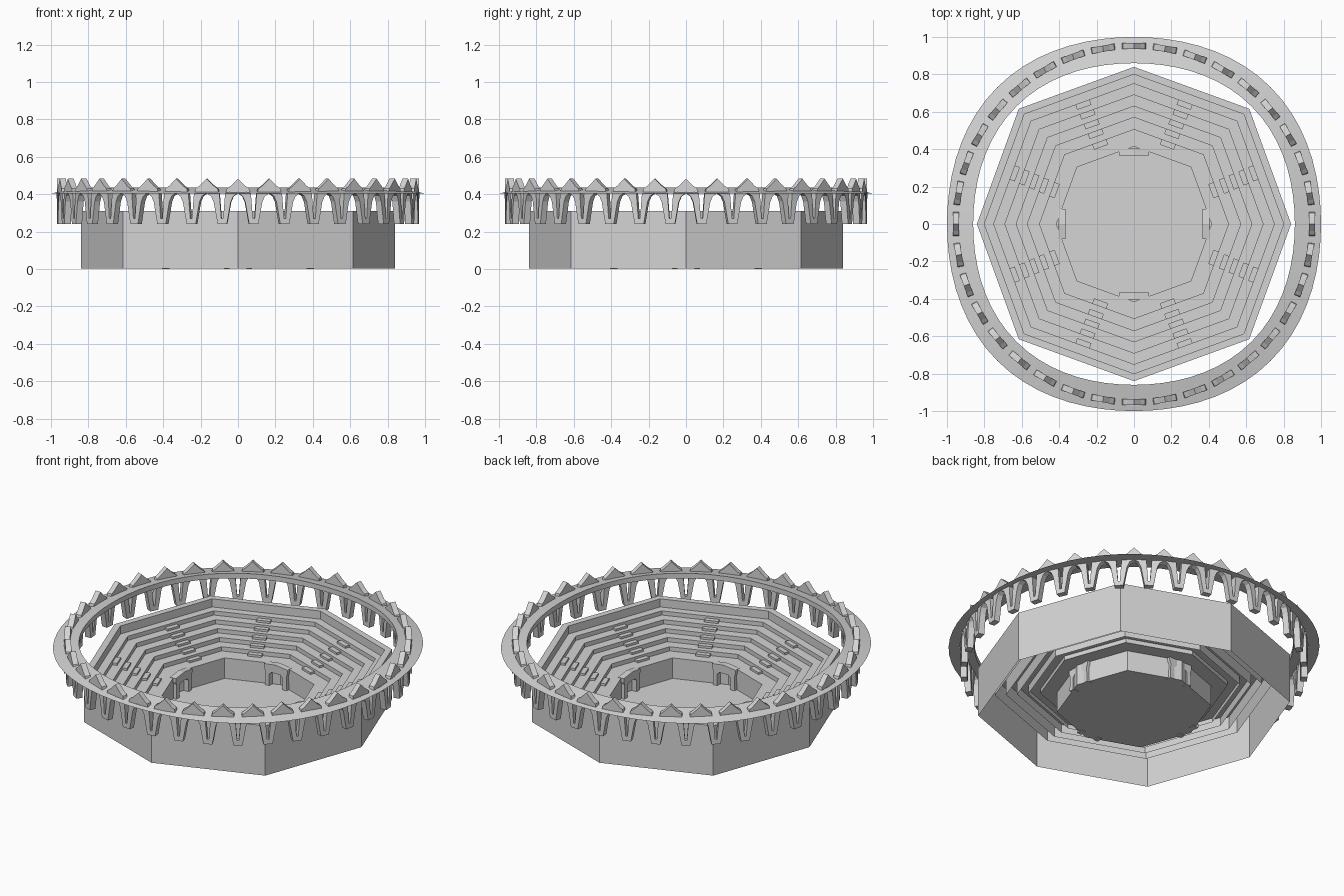
import bpy, bmesh, math
from mathutils import Matrix, Vector

if "Cube" in bpy.data.objects:
    bpy.data.objects.remove(bpy.data.objects["Cube"])

stone = bpy.data.materials.new("grey stone")
stone.diffuse_color = (0.66, 0.66, 0.66, 1)
stone.use_nodes = True
stone.node_tree.nodes["Principled BSDF"].inputs["Base Color"].default_value = stone.diffuse_color


def finish(name, bm, solid=True):
    if solid:
        bmesh.ops.recalc_face_normals(bm, faces=bm.faces)
    me = bpy.data.meshes.new(name)
    bm.to_mesh(me)
    bm.free()
    me.materials.append(stone)
    ob = bpy.data.objects.new(name, me)
    bpy.context.collection.objects.link(ob)
    return ob


def octagon(r):
    # corners on the diagonals sit slightly further out
    return [(r * k * math.cos(i * math.pi / 4), r * k * math.sin(i * math.pi / 4))
            for i in range(8) for k in ((1.037,) if i % 2 else (1.0,))]


def bridge(bm, a, b):
    for i in range(8):
        j = (i + 1) % 8
        bm.faces.new((a[i], a[j], b[j], b[i]))


def extrude_outline(bm, outline, y0, y1, angle):
    # outline in (tangent, z), thickness in radial direction, turned about z
    turn = Matrix.Rotation(angle, 3, 'Z')
    rows = [[bm.verts.new(turn @ Vector((x, y, z))) for x, z in outline] for y in (y0, y1)]
    n = len(outline)
    bm.faces.new(rows[0])
    bm.faces.new(rows[1][::-1])
    for i in range(n):
        j = (i + 1) % n
        bm.faces.new((rows[0][i], rows[1][i], rows[1][j], rows[0][j]))


def mirrored(half):
    return half + [(-x, z) for x, z in reversed(half) if x > 0]


# Octagonal bowl: outer wall, parapet, six terraces, pit wall and floor
radii = [0.75, 0.69, 0.63, 0.57, 0.505, 0.415]
levels = [0.26 - 0.026 * i for i in range(6)]
profile = [(0.84, 0.004), (0.84, 0.31), (0.80, 0.31), (0.80, levels[0])]
for i, r in enumerate(radii):
    profile.append((r, levels[i]))
    profile.append((r, levels[i + 1] if i < 5 else 0.004))
bm = bmesh.new()
rings = [[bm.verts.new((x, y, z)) for x, y in octagon(r)] for r, z in profile]
for a, b in zip(rings, rings[1:]):
    bridge(bm, a, b)
bm.faces.new(rings[-1])
finish("stepped_bowl", bm, False)

# Terrace walls carried down under the treads to a common level
bm = bmesh.new()
for i, r in enumerate(radii[:4]):
    pair = [[bm.verts.new((x, y, z)) for x, y in octagon(r)] for z in (levels[i + 1], levels[5])]
    bridge(bm, *pair)
finish("terrace_supports", bm, False)

# Half-height stair blocks on the middle of each of the eight sides
bm = bmesh.new()
for side in range(8):
    p = [Vector(c) for c in octagon(1.0)]
    a, b = p[side], p[(side + 1) % 8]
    along = (b - a).normalized()
    out = Vector((along.y, -along.x))
    apothem = a.dot(out)
    shift = ((a + b) / 2).dot(along)
    for r, base in zip(radii[:5], levels[1:]):
        c, r_in = shift * r, r - 0.03
        quad = [(c - 0.04, r_in), (c + 0.04, r_in), (c + 0.04, r), (c - 0.04, r)]
        low, high = [[bm.verts.new((*(along * u + out * (apothem * w)), z)) for u, w in quad]
                     for z in (base, base + 0.013)]
        bm.faces.new(high)
        for k in range(4):
            m = (k + 1) % 4
            bm.faces.new((low[k], low[m], high[m], high[k]))
finish("stair_blocks", bm)

# Four gate frames against the pit wall
bm = bmesh.new()
gate = mirrored([(0.03, 0.09), (0.045, 0.075), (0.045, 0.0), (0.075, 0.0), (0.072, 0.09),
                 (0.08, 0.11), (0.08, 0.132), (0.0, 0.142)])
for i in range(4):
    extrude_outline(bm, gate, 0.367, 0.405, i * math.pi / 2)
finish("pit_gates", bm)

# Sloped canopy ring, bulging slightly on the diagonals
bm = bmesh.new()
section = [(1.0, 0.404), (0.86, 0.435), (0.86, 0.404)]
count = 72
loops = []
for i in range(count):
    t = 2 * math.pi * i / count
    bulge = 1 + 0.034 * math.sin(2 * t) ** 2
    loops.append([bm.verts.new((r * bulge * math.cos(t), r * bulge * math.sin(t), z))
                  for r, z in section])
for i in range(count):
    a, b = loops[i], loops[(i + 1) % count]
    for k in range(3):
        m = (k + 1) % 3
        bm.faces.new((a[k], b[k], b[m], a[m]))
ring = finish("canopy_ring", bm)
bpy.context.view_layer.objects.active = ring
ring.select_set(True)
bpy.ops.object.shade_smooth_by_angle(angle=math.radians(12))

# Hanging tapered legs with a slim notch, flared at the top into arches
bm = bmesh.new()
leg = mirrored([(0.025, 0.242), (0.046, 0.36), (0.06, 0.39), (0.081, 0.404), (0.081, 0.412),
                (0.016, 0.412), (0.005, 0.27)])
for i in range(36):
    extrude_outline(bm, leg, 0.932, 0.968, math.radians(10 * i + 5))
finish("arcade_legs", bm)

# Pointed crown above each arch
bm = bmesh.new()
spike = mirrored([(0.066, 0.405), (0.06, 0.43), (0.038, 0.446), (0.0, 0.483)])
for i in range(36):
    extrude_outline(bm, spike, 0.935, 0.968, math.radians(10 * i))
finish("crown_spikes", bm)
